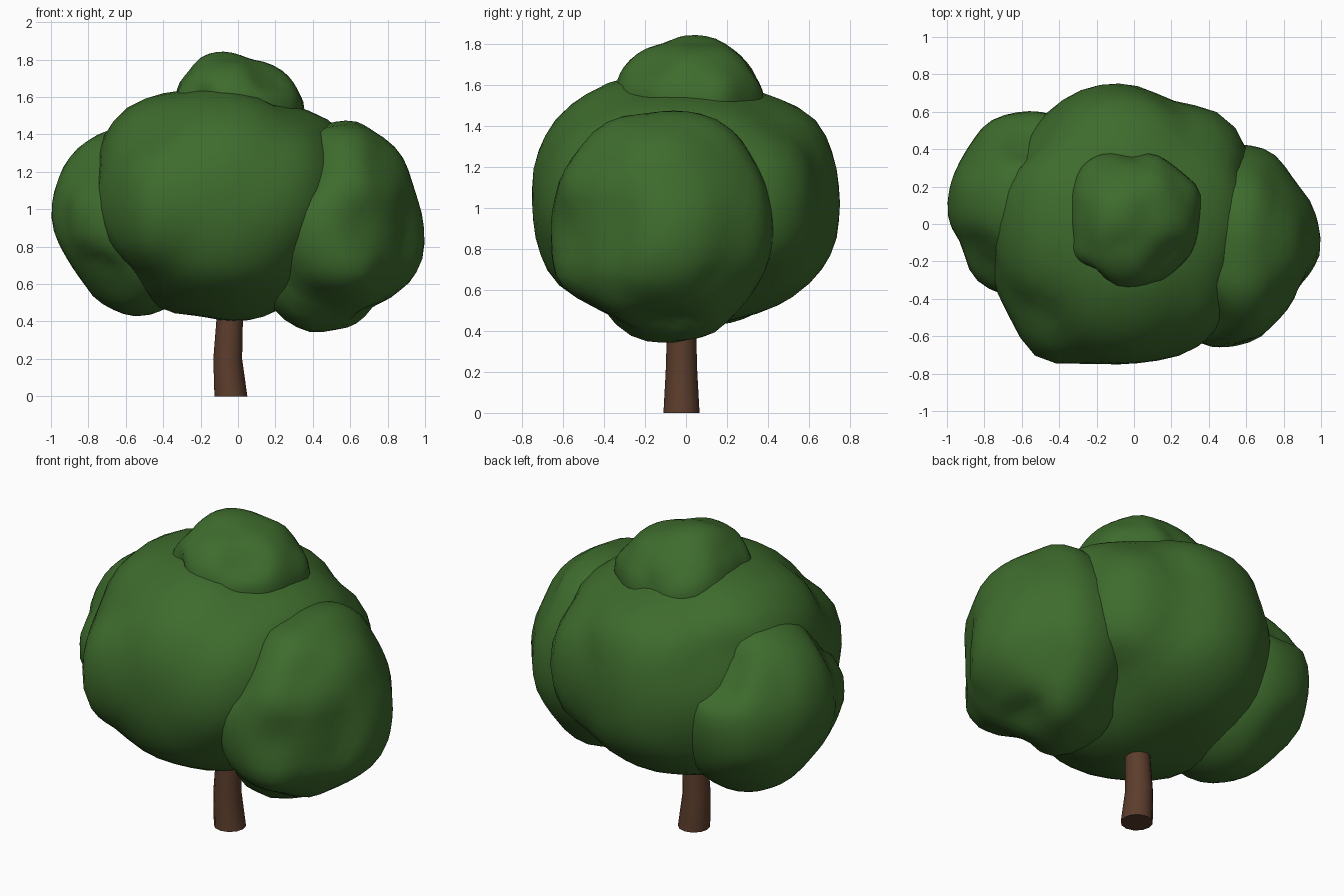
import bpy, bmesh, math
from mathutils import Vector


def material(name, rgb):
    m = bpy.data.materials.new(name)
    m.diffuse_color = (*rgb, 1)
    return m


LEAF = material("leaf green", (0.048, 0.148, 0.026))
BARK = material("bark brown", (0.107, 0.047, 0.025))


def finish(bm, name, mat, angle):
    bmesh.ops.recalc_face_normals(bm, faces=bm.faces)
    mesh = bpy.data.meshes.new(name)
    bm.to_mesh(mesh)
    bm.free()
    mesh.materials.append(mat)
    ob = bpy.data.objects.new(name, mesh)
    bpy.context.collection.objects.link(ob)
    bpy.ops.object.select_all(action='DESELECT')
    ob.select_set(True)
    bpy.context.view_layer.objects.active = ob
    bpy.ops.object.shade_smooth_by_angle(angle=math.radians(angle))


def blend(d, guides, lengths):
    """Smooth radius factor in direction d, pulled by nearby guides."""
    total, weight = 0.05 * 1.03, 0.05
    for g, length in zip(guides, lengths):
        w = math.exp(-(d.angle(g) / 0.25) ** 2)
        total += w * length
        weight += w
    return total / weight


def leaf_clump(name, center, radii, front=(), side=(), top=(), extra=()):
    """Ellipsoid pushed in and out so it passes near the outline points."""
    cx, cy, cz = center
    points = [(x, cy, z) for x, z in front]
    points += [(cx, y, z) for y, z in side]
    points += [(x, y, cz) for x, y in top]
    points += extra
    vectors = [Vector([(a - c) / r for a, c, r in zip(p, center, radii)]) for p in points]
    guides = [v.normalized() for v in vectors]
    targets = [v.length for v in vectors]
    lengths = targets[:]
    # Sharpen the guides so the smoothed shape still reaches the outline
    for _ in range(3):
        errors = [t - blend(g, guides, lengths) for g, t in zip(guides, targets)]
        lengths = [s + 0.7 * e for s, e in zip(lengths, errors)]
    bm = bmesh.new()
    bmesh.ops.create_icosphere(bm, subdivisions=4, radius=1)
    for v in bm.verts:
        d = v.co.normalized()
        f = blend(d, guides, lengths)
        v.co = [c + a * r * f for c, a, r in zip(center, d, radii)]
    finish(bm, name, LEAF, 60)


# Large middle clump
leaf_clump(
    "main_foliage", (-0.08, 0, 1.02), (0.66, 0.75, 0.62),
    front=[(-0.75, 1.15), (-0.72, 1.38), (-0.66, 1.48), (-0.58, 1.56), (-0.42, 1.61),
           (-0.17, 1.65), (0.05, 1.61), (0.35, 1.53), (0.52, 1.46), (0.0, 0.4),
           (-0.2, 0.43), (-0.4, 0.46), (-0.56, 0.62), (-0.68, 0.87), (0.15, 0.43),
           (0.35, 0.57)],
    side=[(-0.75, 1.0), (-0.73, 1.25), (-0.6, 1.47), (-0.35, 1.62), (0.4, 1.55),
          (0.6, 1.46), (0.72, 1.25), (0.75, 1.03), (0.72, 0.8), (0.6, 0.63),
          (0.4, 0.5), (0.2, 0.45), (-0.72, 0.8), (-0.6, 0.6), (-0.45, 0.52),
          (-0.3, 0.44)],
    top=[(-0.32, 0.7), (-0.13, 0.75), (0.05, 0.73), (0.2, 0.66), (0.4, 0.61),
         (0.56, 0.52), (0.58, 0.42), (0.52, 0.0), (-0.48, 0.58), (-0.71, 0.1),
         (-0.74, -0.35), (-0.63, -0.55), (-0.53, -0.72), (-0.32, -0.74),
         (0.05, -0.74), (0.22, -0.71), (0.38, -0.63), (0.53, -0.4)],
    extra=[(0.57, -0.2, 1.25), (0.51, -0.45, 1.2), (0.4, -0.5, 0.82),
           (-0.7, 0.22, 1.15), (-0.59, 0.42, 1.15)])

# Left clump
leaf_clump(
    "left_foliage", (-0.56, 0.12, 0.95), (0.43, 0.48, 0.51),
    front=[(-1.0, 0.97), (-0.98, 1.1), (-0.9, 1.28), (-0.8, 1.37), (-0.7, 1.42),
           (-0.5, 1.42), (-0.96, 0.83), (-0.86, 0.65), (-0.7, 0.48), (-0.57, 0.43),
           (-0.4, 0.46)],
    top=[(-1.0, 0.08), (-0.98, 0.2), (-0.88, 0.42), (-0.77, 0.55), (-0.66, 0.59),
         (-0.5, 0.6), (-0.92, -0.12), (-0.86, -0.28), (-0.72, -0.37), (-0.5, -0.36)],
    extra=[(-0.79, -0.16, 1.2), (-0.77, -0.16, 0.67), (-0.82, 0.38, 1.2),
           (-0.57, 0.44, 1.2), (-0.73, 0.39, 0.6)])

# Right clump
leaf_clump(
    "right_foliage", (0.56, -0.12, 0.9), (0.42, 0.54, 0.56),
    front=[(0.53, 1.46), (0.78, 1.38), (0.86, 1.31), (0.94, 1.12), (0.98, 0.95),
           (1.0, 0.8), (0.94, 0.64), (0.82, 0.53), (0.67, 0.47), (0.54, 0.37),
           (0.42, 0.34), (0.33, 0.36), (0.18, 0.48)],
    side=[(-0.66, 0.82), (-0.64, 1.05), (-0.57, 1.22), (-0.4, 1.41), (-0.05, 1.48),
          (0.2, 1.4), (0.35, 1.2), (0.43, 0.88), (-0.6, 0.61), (-0.45, 0.53),
          (-0.28, 0.43), (0.05, 0.36), (0.3, 0.55)],
    top=[(0.58, 0.42), (0.74, 0.38), (0.84, 0.26), (0.97, 0.05), (1.0, -0.08),
         (0.9, -0.3), (0.82, -0.45), (0.6, -0.6), (0.48, -0.66), (0.36, -0.64)],
    extra=[(0.78, -0.39, 0.58), (0.81, -0.42, 1.18), (0.83, 0.17, 1.18),
           (0.8, 0.15, 0.59), (0.38, -0.46, 1.2)])

# Crown clump
leaf_clump(
    "top_foliage", (-0.04, 0.02, 1.53), (0.34, 0.36, 0.3),
    front=[(-0.34, 1.59), (-0.28, 1.72), (-0.18, 1.82), (-0.1, 1.845), (-0.02, 1.835),
           (0.03, 1.81), (0.13, 1.79), (0.2, 1.765), (0.28, 1.7), (0.335, 1.6)],
    side=[(-0.34, 1.61), (-0.3, 1.69), (-0.2, 1.775), (-0.08, 1.81), (0.02, 1.84),
          (0.13, 1.83), (0.22, 1.78), (0.32, 1.68), (0.36, 1.56)],
    top=[(-0.34, 0.0), (-0.34, 0.18), (-0.27, 0.32), (-0.13, 0.385), (0.13, 0.365),
         (0.25, 0.28), (0.35, 0.18), (0.35, 0.02), (0.31, -0.15), (0.22, -0.25),
         (-0.04, -0.34), (-0.18, -0.25), (-0.31, -0.2)],
    extra=[(0.18, 0.2, 1.74), (-0.22, 0.2, 1.74), (0.15, -0.15, 1.71)])

# Slightly bent, tapering trunk: (x, y, z, radius) rings
SIDES = 12
bm = bmesh.new()
rings = []
for x, y, z, r in [(-0.038, -0.022, 0, 0.088), (-0.055, -0.022, 0.2, 0.077),
                   (-0.045, -0.022, 0.4, 0.071), (-0.03, -0.02, 0.62, 0.065)]:
    rings.append([bm.verts.new((x + r * math.cos(i * math.tau / SIDES),
                                y + r * math.sin(i * math.tau / SIDES), z))
                  for i in range(SIDES)])
for a, b in zip(rings, rings[1:]):
    for i in range(SIDES):
        j = (i + 1) % SIDES
        bm.faces.new((a[i], a[j], b[j], b[i]))
bm.faces.new(rings[0][::-1])
bm.faces.new(rings[-1])
finish(bm, "trunk", BARK, 40)
